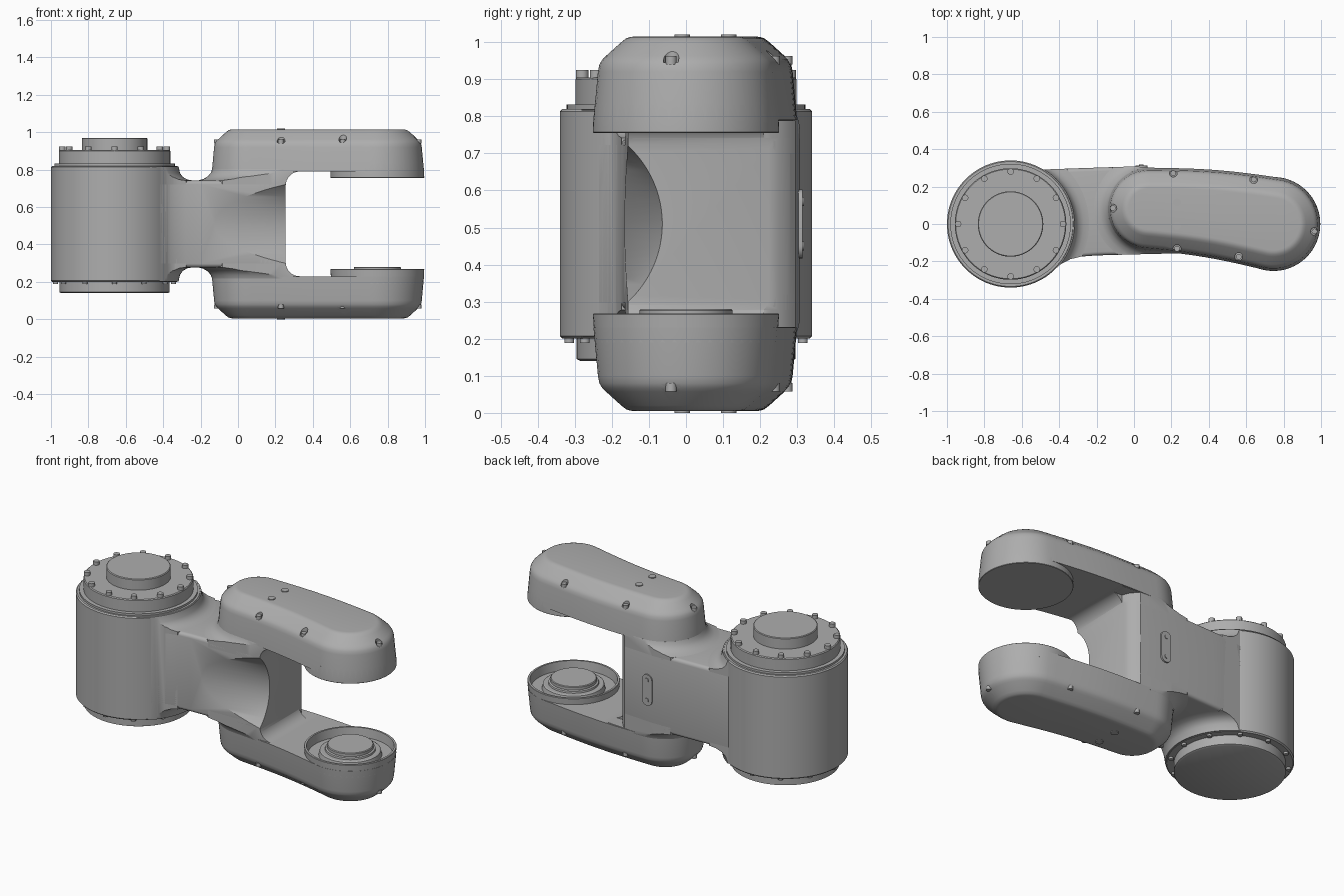
import bpy, bmesh
from math import sin, cos, pi, atan2, radians
from mathutils import Matrix, Vector

MID = 0.51          # mirror height of the fork
DRUM = (-0.66, 0)   # drum axis
PIVOT = (0.745, 0)  # fork pivot axis

if "Cube" in bpy.data.objects:
    bpy.data.objects.remove(bpy.data.objects["Cube"])

grey = bpy.data.materials.new("cast grey")
grey.use_nodes = True
grey.diffuse_color = (0.42, 0.42, 0.42, 1)
grey.node_tree.nodes["Principled BSDF"].inputs["Base Color"].default_value = (0.42, 0.42, 0.42, 1)


def finish(name, bm):
    bmesh.ops.recalc_face_normals(bm, faces=bm.faces)
    me = bpy.data.meshes.new(name)
    bm.to_mesh(me)
    bm.free()
    ob = bpy.data.objects.new(name, me)
    me.materials.append(grey)
    bpy.context.collection.objects.link(ob)
    return ob


def loft(name, rings):
    """Capped skin through equal-length rings of 3D points."""
    bm = bmesh.new()
    loops = [[bm.verts.new(p) for p in ring] for ring in rings]
    n = len(loops[0])
    for a, b in zip(loops, loops[1:]):
        for i in range(n):
            j = (i + 1) % n
            bm.faces.new((a[i], a[j], b[j], b[i]))
    bm.faces.new(loops[0])
    bm.faces.new(loops[-1])
    return finish(name, bm)


def lathe(name, profile, centre, sides=64):
    """Revolve (radius, z) pairs about a vertical axis."""
    return loft(name, [[(centre[0] + r * cos(2 * pi * i / sides),
                         centre[1] + r * sin(2 * pi * i / sides), z)
                        for i in range(sides)] for r, z in profile])


def prism(name, plan, z0, z1):
    return loft(name, [[(x, y, z) for x, y in plan] for z in (z0, z1)])


def rod(name, centre, r, z0, z1, sides=20):
    return lathe(name, [(r, z0), (r, z1)], centre, sides)


def bake(ob):
    bpy.context.view_layer.update()
    deps = bpy.context.evaluated_depsgraph_get()
    me = bpy.data.meshes.new_from_object(ob.evaluated_get(deps))
    ob.modifiers.clear()
    ob.data = me


def boolean(ob, cutters, mode='DIFFERENCE'):
    for c in cutters:
        m = ob.modifiers.new("cut", 'BOOLEAN')
        m.operation, m.object, m.solver = mode, c, 'EXACT'
        bake(ob)


def mirrored(ob, name):
    bm = bmesh.new()
    bm.from_mesh(ob.data)
    for v in bm.verts:
        v.co.z = 2 * MID - v.co.z
    return finish(name, bm)


def arm_outline(inset, n=14):
    """Bean plan of a fork arm: two round ends on a gently bowed spine."""
    def spine(t):
        x, y = 0.08 + 0.665 * t, 0.08 - 0.08 * t + 0.015 * sin(pi * t)
        ang = atan2(-0.08 + 0.015 * pi * cos(pi * t), 0.665)
        return x, y, ang, 0.22 + 0.03 * t - inset

    def at(t, turn):
        x, y, a, r = spine(t)
        return x + r * cos(a + turn), y + r * sin(a + turn)
    pts = [at(0, pi / 2 + pi * i / 24) for i in range(25)]
    pts += [at(i / n, -pi / 2) for i in range(1, n)]
    pts += [at(1, -pi / 2 + pi * i / 24) for i in range(25)]
    pts += [at(1 - i / n, pi / 2) for i in range(1, n)]
    return pts


def arm_loft(name, steps):
    return loft(name, [[(x, y, z) for x, y in arm_outline(d)] for z, d in steps])


# Drum with top flange, cap and bottom ring
lathe("drum", [(0.285, 0.14), (0.295, 0.145), (0.295, 0.2), (0.333, 0.2), (0.34, 0.207),
               (0.34, 0.813), (0.334, 0.82), (0.322, 0.82), (0.322, 0.832), (0.298, 0.832),
               (0.298, 0.9), (0.293, 0.905), (0.175, 0.905), (0.175, 0.966), (0.171, 0.97)], DRUM, 96)
for i in range(12):
    c, s = cos(pi * i / 6), sin(pi * i / 6)
    rod("flange_bolt", (DRUM[0] + 0.28 * c, 0.28 * s), 0.017, 0.9, 0.925)
    rod("rim_bolt", (DRUM[0] + 0.315 * c, 0.315 * s), 0.013, 0.188, 0.21)

# Web joining drum and fork
plan = [(-0.52, 0.29), (-0.3, 0.298), (0, 0.308), (0.35, 0.285), (0.35, -0.155), (0.1, -0.16),
        (-0.2, -0.168), (-0.28, -0.174), (-0.34, -0.188), (-0.39, -0.214), (-0.43, -0.248),
        (-0.47, -0.28), (-0.52, -0.29)]
web = prism("web", plan, 0.278, 0.742)
bevel = web.modifiers.new("edge", 'BEVEL')
bevel.width, bevel.segments, bevel.angle_limit = 0.02, 4, radians(70)
bake(web)

# Flared fillets where the web meets drum and arms
half = [(0.42, 0.742), (0.39, 0.747), (0.365, 0.761), (0.35, 0.782), (0.342, 0.818)]
drum_fillet = lathe("drum_fillet", [(r, 2 * MID - z) for r, z in reversed(half)] + half, DRUM, 96)
arm_fillet = arm_loft("upper_arm_fillet", [(0.70, -0.075), (0.742, -0.075), (0.75, -0.045),
                                           (0.764, -0.022), (0.783, -0.006), (0.802, 0.001)])
arm_fillet_low = mirrored(arm_fillet, "lower_arm_fillet")
limit = prism("web_limit", plan, 0.15, 0.87)
for ob in (drum_fillet, arm_fillet, arm_fillet_low):
    boolean(ob, [limit], 'INTERSECT')

# Cutters: fork pocket, rounded back corner, slanted front scoop
r = 0.075
corners = [(0.255 + r, 0.79 - r, pi / 2), (0.255 + r, 0.23 + r, pi)]
pocket_xz = [(x + r * cos(a + k * pi / 16), z + r * sin(a + k * pi / 16))
             for x, z, a in corners for k in range(9)] + [(0.9, 0.23), (0.9, 0.79)]
pocket = loft("pocket_cutter", [[(x, y, z) for x, z in pocket_xz] for y in (-0.5, 0.5)])
corner = prism("corner_cutter", [(0.26, 0.21), (0.245, 0.25), (0.22, 0.28), (0.17, 0.32),
                                 (0.45, 0.4), (0.45, 0.21)], 0.232, 0.788)
scoop = lathe("scoop_cutter", [(0.292, -0.7), (0.292, 0.7)], (0, 0), 96)
scoop.data.transform(Matrix.Translation((0.136, -0.398, MID)) @ Matrix.Rotation(radians(15), 4, 'Z')
                     @ Matrix.Rotation(pi / 2, 4, 'Y'))
for ob in (web, arm_fillet, arm_fillet_low):
    boolean(ob, [pocket, corner, scoop])

# Fork arms with drafted sides and a soft chamfer
upper = arm_loft("upper_arm", [(0.79, 0), (0.92, 0.012), (0.94, 0.016), (0.953, 0.024), (0.963, 0.034),
                               (1.0, 0.075), (1.01, 0.088), (1.014, 0.1), (1.015, 0.11)])
lower = mirrored(upper, "lower_arm")
spots = [(0.23, -0.132), (0.56, -0.175), (0.965, -0.04), (0.64, 0.238), (0.21, 0.272), (-0.113, 0.085)]
cutters = []
for spot in spots:
    pit = rod("screw_pit", spot, 0.021, 0.945, 1.1)
    cutters += [pit, mirrored(pit, "screw_pit")]
    head = rod("arm_screw", spot, 0.015, 0.94, 0.962)
    mirrored(head, "arm_screw")
boolean(upper, cutters[0::2])
well = rod("bearing_well", PIVOT, 0.24, 0.2, 0.4, 64)
boolean(lower, cutters[1::2] + [well])
for y in (0.115, -0.01):
    plug = rod("arm_plug", (0.23, y), 0.021, 1.0, 1.02)
    mirrored(plug, "arm_plug")

# Pivot housings: closed above, open bearing seat below
lathe("upper_housing", [(0.246, 0.83), (0.25, 0.79), (0.251, 0.757), (0.249, 0.755)], PIVOT, 96)
lathe("lower_housing", [(0.246, 0.19), (0.251, 0.266), (0.249, 0.268), (0.238, 0.268), (0.232, 0.215),
                        (0.172, 0.215), (0.166, 0.243), (0.16, 0.247), (0.138, 0.247), (0.136, 0.257),
                        (0.126, 0.26), (0.126, 0.276), (0.122, 0.28)], PIVOT, 96)

# Pill cover plate with two screws on the back
pill = [(0.04 + 0.033 * cos(pi * k / 12), MID + (0.06 if k < 13 else -0.06) + 0.033 * sin(pi * k / 12))
        for k in range(13)]
pill += [(2 * 0.04 - x, 2 * MID - z) for x, z in pill]
loft("back_plate", [[(x, y, z) for x, z in pill] for y in (0.3, 0.314)])
for z in (MID - 0.06, MID + 0.06):
    screw = rod("plate_screw", (0, 0), 0.012, 0, 0.012)
    screw.data.transform(Matrix.Translation((0.04, 0.306, z)) @ Matrix.Rotation(-pi / 2, 4, 'X'))

# Remove cutters, then smooth everything while keeping sharp edges
for c in cutters + [limit, pocket, corner, scoop, well]:
    bpy.data.objects.remove(c)
for ob in bpy.context.collection.objects:
    if ob.type == 'MESH':
        ob.select_set(True)
        bpy.context.view_layer.objects.active = ob
bpy.ops.object.shade_smooth_by_angle(angle=radians(32))
